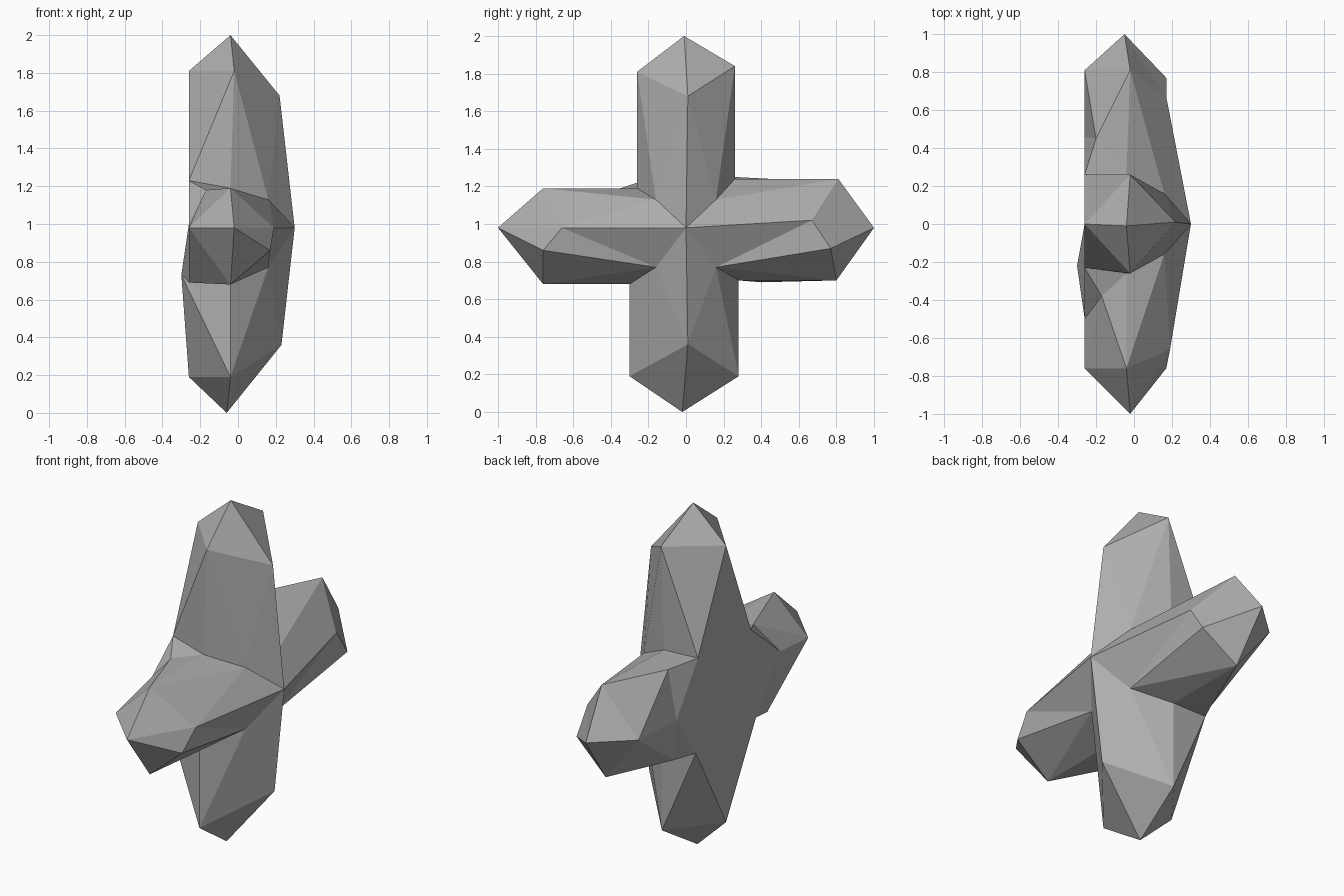
import bpy
import bmesh

cube = bpy.data.objects.get("Cube")
if cube:
    bpy.data.objects.remove(cube, do_unlink=True)

stone = bpy.data.materials.new("stone grey")
stone.use_nodes = True
colour = (0.42, 0.42, 0.42, 1.0)
stone.diffuse_color = colour
stone.node_tree.nodes["Principled BSDF"].inputs["Base Color"].default_value = colour

bm = bmesh.new()
MID = 0.98
BACK = -0.26
SIDE = -0.04


def point(x, y, z):
    return bm.verts.new((x, y, z))


def face(*verts):
    return bm.faces.new(verts)


def tip_fan(tip, ring):
    """Close the end of an arm with a faceted point."""
    for i, vert in enumerate(ring):
        face(tip, vert, ring[(i + 1) % len(ring)])


def front_flank(ridge, shoulder, hub, valley):
    """Facets between an arm's ridge, its shoulder and the valley beside it."""
    face(ridge, shoulder, valley["front"])
    face(shoulder, valley["side"], valley["front"])
    face(ridge, valley["front"], hub)


# Hub where the two crystals cross
hub_front = point(0.3, 0, MID)
hub_back = point(BACK, 0, MID)


def make_valley(y_sign, z_sign, side_y, side_z, back):
    """Three points down the crease between two neighbouring arms."""
    return {
        "front": point(0.16, y_sign * 0.16, MID + z_sign * 0.18 - 0.03),
        "side": point(SIDE, y_sign * side_y, side_z),
        "back": point(*back),
    }


valleys = {
    (-1, 1): make_valley(-1, 1, 0.26, 1.19, (BACK, -0.23, 1.23)),
    (1, 1): make_valley(1, 1, 0.26, 1.24, (BACK, 0.26, 1.25)),
    (-1, -1): make_valley(-1, -1, 0.3, 0.68, (-0.3, -0.22, 0.73)),
    (1, -1): make_valley(1, -1, 0.28, 0.7, (BACK, 0.28, 0.7)),
}


# Upright crystal: four-sided arms above and below
def upright_arm(z_sign, tip, ridge, shoulders, back):
    tip, ridge, back = point(*tip), point(*ridge), point(*back)
    sides = {s: point(*p) for s, p in zip((-1, 1), shoulders)}
    tip_fan(tip, [ridge, sides[-1], back, sides[1]])
    for s, shoulder in sides.items():
        valley = valleys[s, z_sign]
        front_flank(ridge, shoulder, hub_front, valley)
        face(shoulder, valley["side"], valley["back"])
        face(shoulder, valley["back"], back)
        face(back, valley["back"], hub_back)


upright_arm(1, (SIDE, -0.01, 2), (0.22, 0.01, 1.68),
            [(-0.02, -0.26, 1.81), (-0.02, 0.26, 1.84)], (BACK, 0, 1.81))
upright_arm(-1, (-0.06, -0.02, 0), (0.23, 0.01, 0.36),
            [(SIDE, -0.3, 0.19), (SIDE, 0.28, 0.19)], (BACK, 0, 0.19))


# Level crystal: arms with a bevelled ridge and a stepped back
def level_arm(y_sign, tip, ridge, bevel, top, bottom, back, flat, steps):
    tip, ridge, bevel, top, bottom, back, flat = [
        point(*p) for p in (tip, ridge, bevel, top, bottom, back, flat)]
    tip_fan(tip, [ridge, top, back, bottom, bevel])
    upper, lower = valleys[y_sign, 1], valleys[y_sign, -1]
    front_flank(ridge, top, hub_front, upper)
    face(ridge, bevel, lower["front"])
    face(ridge, lower["front"], hub_front)
    face(bevel, bottom, lower["front"])
    face(bottom, lower["side"], lower["front"])
    for shoulder, valley, step in zip((top, bottom), (upper, lower), steps):
        step = point(*step)
        face(shoulder, step, back)
        face(back, step, flat)
        face(shoulder, valley["side"], step)
        face(valley["side"], valley["back"], step)
        face(step, valley["back"], flat)
        face(flat, valley["back"], hub_back)


level_arm(-1, (-0.02, -1, MID), (0.19, -0.66, MID), (0.17, -0.76, 0.86),
          (SIDE, -0.76, 1.19), (SIDE, -0.76, 0.68), (BACK, -0.76, MID),
          (BACK, -0.5, 1), [(-0.17, -0.38, 1.18), (BACK, -0.38, 0.69)])
level_arm(1, (-0.05, 1, MID), (0.17, 0.67, 1.02), (0.17, 0.77, 0.87),
          (-0.02, 0.81, 1.24), (SIDE, 0.8, 0.7), (BACK, 0.81, MID),
          (BACK, 0.46, 0.96), [(-0.2, 0.45, 1.24), (-0.2, 0.4, 0.69)])

bmesh.ops.recalc_face_normals(bm, faces=bm.faces[:])
mesh = bpy.data.meshes.new("crossed_crystal")
bm.to_mesh(mesh)
bm.free()
mesh.materials.append(stone)
crystal = bpy.data.objects.new("crossed_crystal", mesh)
bpy.context.scene.collection.objects.link(crystal)
